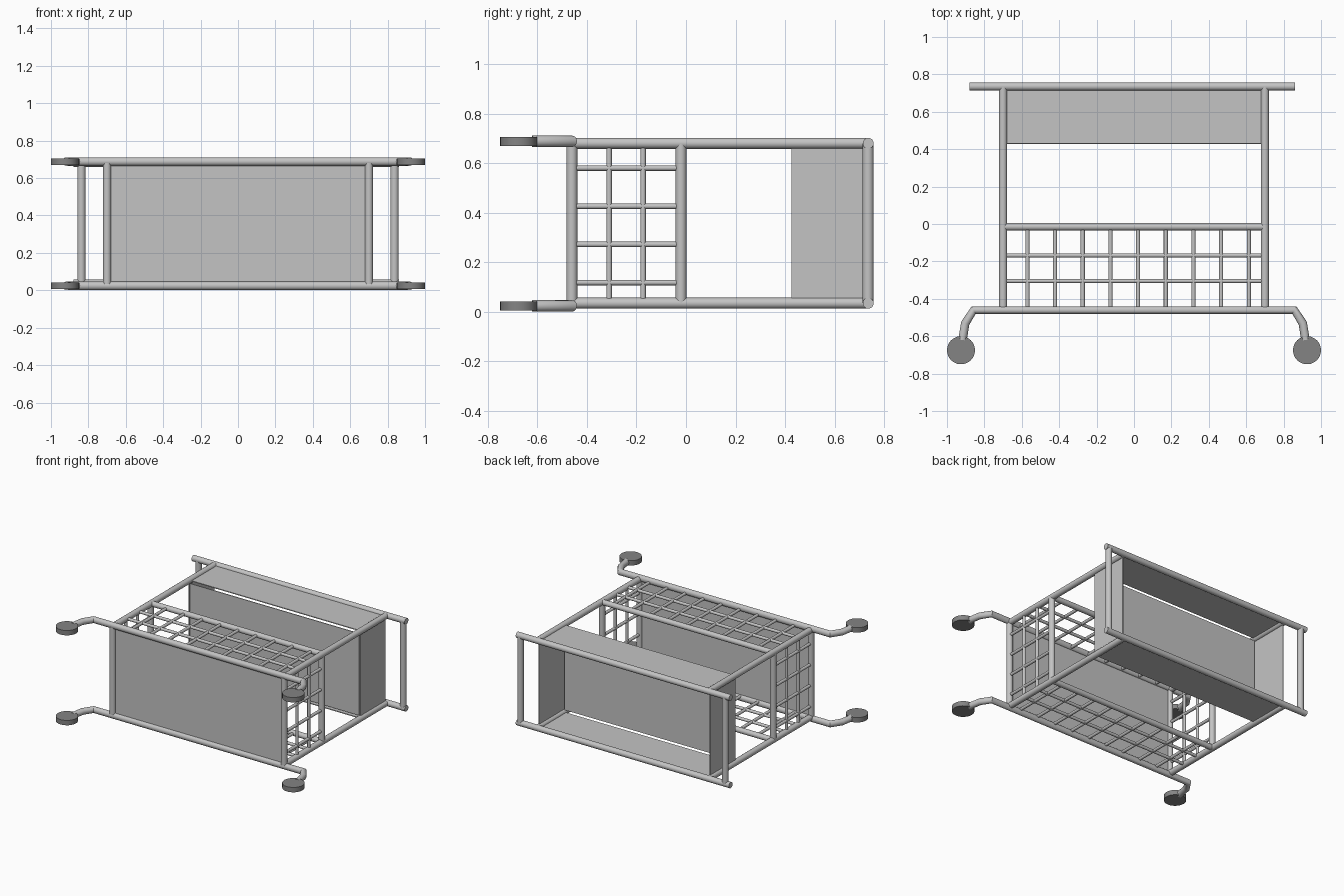
import bpy
import bmesh
from mathutils import Matrix, Vector

if "Cube" in bpy.data.objects:
    bpy.data.objects.remove(bpy.data.objects["Cube"], do_unlink=True)


def material(name, value):
    mat = bpy.data.materials.new(name)
    mat.use_nodes = True
    colour = (value, value, value, 1)
    mat.diffuse_color = colour
    mat.node_tree.nodes["Principled BSDF"].inputs["Base Color"].default_value = colour
    return mat


STEEL = material("light grey metal", 0.55)
RUBBER = material("dark grey rubber", 0.23)


def finish(obj):
    bpy.ops.object.select_all(action='DESELECT')
    obj.select_set(True)
    bpy.context.view_layer.objects.active = obj
    if obj.type == 'CURVE':
        bpy.ops.object.convert(target='MESH')
        obj = bpy.context.view_layer.objects.active
    bpy.ops.object.shade_smooth_by_angle()


def tube(name, points, radius):
    """Round capped tube along a path."""
    curve = bpy.data.curves.new(name, 'CURVE')
    curve.dimensions = '3D'
    curve.bevel_depth = radius
    curve.bevel_resolution = 6
    curve.use_fill_caps = True
    spline = curve.splines.new('POLY')
    spline.points.add(len(points) - 1)
    for p, co in zip(spline.points, points):
        p.co = (*co, 1)
    curve.materials.append(STEEL)
    obj = bpy.data.objects.new(name, curve)
    bpy.context.collection.objects.link(obj)
    finish(obj)


def solid(name, bm, mat):
    mesh = bpy.data.meshes.new(name)
    bm.to_mesh(mesh)
    bm.free()
    mesh.materials.append(mat)
    obj = bpy.data.objects.new(name, mesh)
    bpy.context.collection.objects.link(obj)
    return obj


def plate(name, low, high):
    """Box between two corners."""
    low, high = Vector(low), Vector(high)
    bm = bmesh.new()
    bmesh.ops.create_cube(bm, size=1, matrix=Matrix.Translation((low + high) / 2)
                          @ Matrix.Diagonal((*(high - low), 1)))
    solid(name, bm, STEEL)


def wheel(name, x, y, z):
    bm = bmesh.new()
    bmesh.ops.create_cone(bm, cap_ends=True, segments=24, radius1=0.075, radius2=0.075,
                          depth=0.036, matrix=Matrix.Translation((x, y, z)))
    finish(solid(name, bm, RUBBER))


R = 0.022            # main frame tube radius
WIRE = 0.011         # basket wire radius
LOW, HIGH = 0.035, 0.68
FRONT, MID, BACK = -0.46, -0.015, 0.735
SIDE = 0.70

for level, z, axle_z in (("lower", LOW, 0.024), ("upper", HIGH, 0.688)):
    # Bent axle tube with wheels
    half = [(0.917, -0.62), (0.902, -0.53), (0.857, FRONT)]
    path = [(-x, y, axle_z) for x, y in half] + [(x, y, axle_z) for x, y in reversed(half)]
    tube(level + "_axle_tube", path, 0.023)
    for side, s in (("left", 1), ("right", -1)):
        wheel(f"{level}_{side}_wheel", s * 0.925, -0.675, axle_z)
        # Long side rails
        tube(f"{level}_{side}_rail", [(s * SIDE, FRONT, z), (s * SIDE, BACK, z)], R)
    # Handle bar and basket rim
    tube(level + "_handle_bar", [(-0.88, BACK, z), (0.862, BACK, z)], R)
    tube(level + "_basket_rim", [(-SIDE, MID, z), (SIDE, MID, z)], 0.02)
    # Basket mesh on the broad faces
    for i in range(9):
        x = -0.57 + i * 0.148
        tube(f"{level}_short_wire_{i}", [(x, FRONT, z), (x, MID, z)], WIRE)
    for i, y in enumerate((-0.305, -0.168)):
        tube(f"{level}_long_wire_{i}", [(-SIDE, y, z), (SIDE, y, z)], WIRE)

for side, s in (("left", 1), ("right", -1)):
    x = s * SIDE
    # Posts joining the two frames
    for part, px, y in (("base", x, FRONT), ("basket", x, MID - 0.005),
                        ("handle", s * 0.837, BACK)):
        tube(f"{side}_{part}_post", [(px, y, LOW), (px, y, HIGH)], R)
    # Basket mesh on the narrow ends
    for i in range(4):
        z = 0.118 + i * 0.154
        tube(f"{side}_end_wire_{i}", [(x, FRONT, z), (x, MID, z)], WIRE)
    for i, y in enumerate((-0.31, -0.173)):
        tube(f"{side}_cross_wire_{i}", [(x, y, LOW), (x, y, HIGH)], WIRE)
    # Tray ends
    plate(f"{side}_tray_end", (x - 0.003, 0.425, 0.05), (x + 0.003, 0.72, 0.665))

# Base panel and open tray
plate("base_panel", (-0.69, FRONT - 0.003, 0.045), (0.69, FRONT + 0.003, 0.67))
plate("tray_floor", (-0.69, 0.427, 0.055), (0.69, 0.433, 0.66))
for level, z in (("lower", LOW), ("upper", HIGH)):
    plate(level + "_tray_wall", (-0.69, 0.43, z - 0.003), (0.69, 0.72, z + 0.003))
